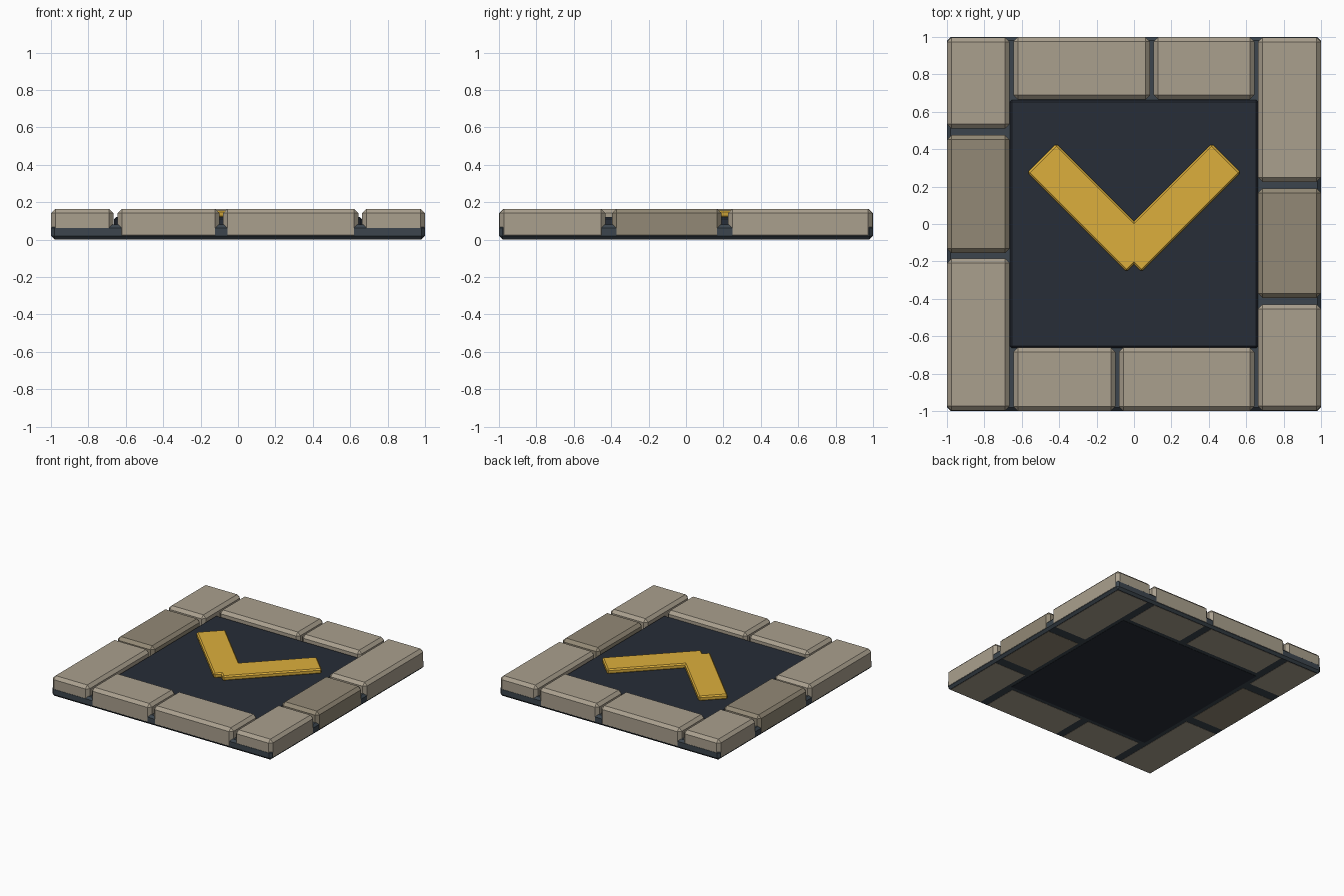
import bpy, bmesh, math
from mathutils import Matrix

if "Cube" in bpy.data.objects:
    bpy.data.objects.remove(bpy.data.objects["Cube"])


def material(name, rgb):
    m = bpy.data.materials.new(name)
    m.diffuse_color = (*rgb, 1)
    m.use_nodes = True
    m.node_tree.nodes["Principled BSDF"].inputs["Base Color"].default_value = m.diffuse_color
    return m


MORTAR = material("mortar", (0.045, 0.06, 0.075))
PANEL = material("panel", (0.02, 0.026, 0.038))
STONE = material("stone", (0.40, 0.35, 0.27))
DARK_STONE = material("dark_stone", (0.29, 0.25, 0.18))
GOLD = material("gold", (0.72, 0.43, 0.045))


def block(name, x, y, z, bevel, mat, angle=0):
    """Chamfered box spanning the given ranges, turned about its centre."""
    size = [b - a for a, b in (x, y, z)]
    mid = [(a + b) / 2 for a, b in (x, y, z)]
    bm = bmesh.new()
    bmesh.ops.create_cube(bm, size=1, matrix=Matrix.Diagonal((*size, 1)))
    bmesh.ops.bevel(bm, geom=bm.edges[:], offset=bevel, segments=1,
                    affect='EDGES', profile=0.5)
    me = bpy.data.meshes.new(name)
    bm.to_mesh(me)
    bm.free()
    me.materials.append(mat)
    ob = bpy.data.objects.new(name, me)
    ob.location = mid
    ob.rotation_euler.z = angle
    bpy.context.collection.objects.link(ob)
    return ob


# mortar bed and inset centre panel
block("mortar_bed", (-0.999, 0.999), (-0.999, 0.999), (0.001, 0.08), 0.018, MORTAR)
block("centre_panel", (-0.663, 0.663), (-0.663, 0.663), (0, 0.12), 0.01, PANEL)

# border stones: columns slightly recessed at their ends, rows flush
E = 0.998
LEFT, RIGHT = (-1, -0.665), (0.663, 1)
FRONT, BACK = (-1, -0.66), (0.665, 1)
stones = [
    ("left_stone", LEFT, (-E, -0.185), STONE),
    ("left_stone", LEFT, (-0.155, 0.475), DARK_STONE),
    ("left_stone", LEFT, (0.51, E), STONE),
    ("right_stone", RIGHT, (-E, -0.43), STONE),
    ("right_stone", RIGHT, (-0.395, 0.19), DARK_STONE),
    ("right_stone", RIGHT, (0.225, E), STONE),
    ("front_stone", (-0.645, -0.1), FRONT, STONE),
    ("front_stone", (-0.08, 0.643), FRONT, STONE),
    ("back_stone", (-0.645, 0.085), BACK, STONE),
    ("back_stone", (0.105, 0.643), BACK, STONE),
]
for name, x, y, mat in stones:
    block(name, x, y, (0, 0.165), 0.024, mat)

# chevron arms
for side, name in ((1, "right_arm"), (-1, "left_arm")):
    cx, cy = side * 0.228, 0.087
    block("chevron_" + name, (cx - 0.375, cx + 0.375), (cy - 0.11, cy + 0.11),
          (0.115, 0.157), 0.01, GOLD, side * math.radians(45))
